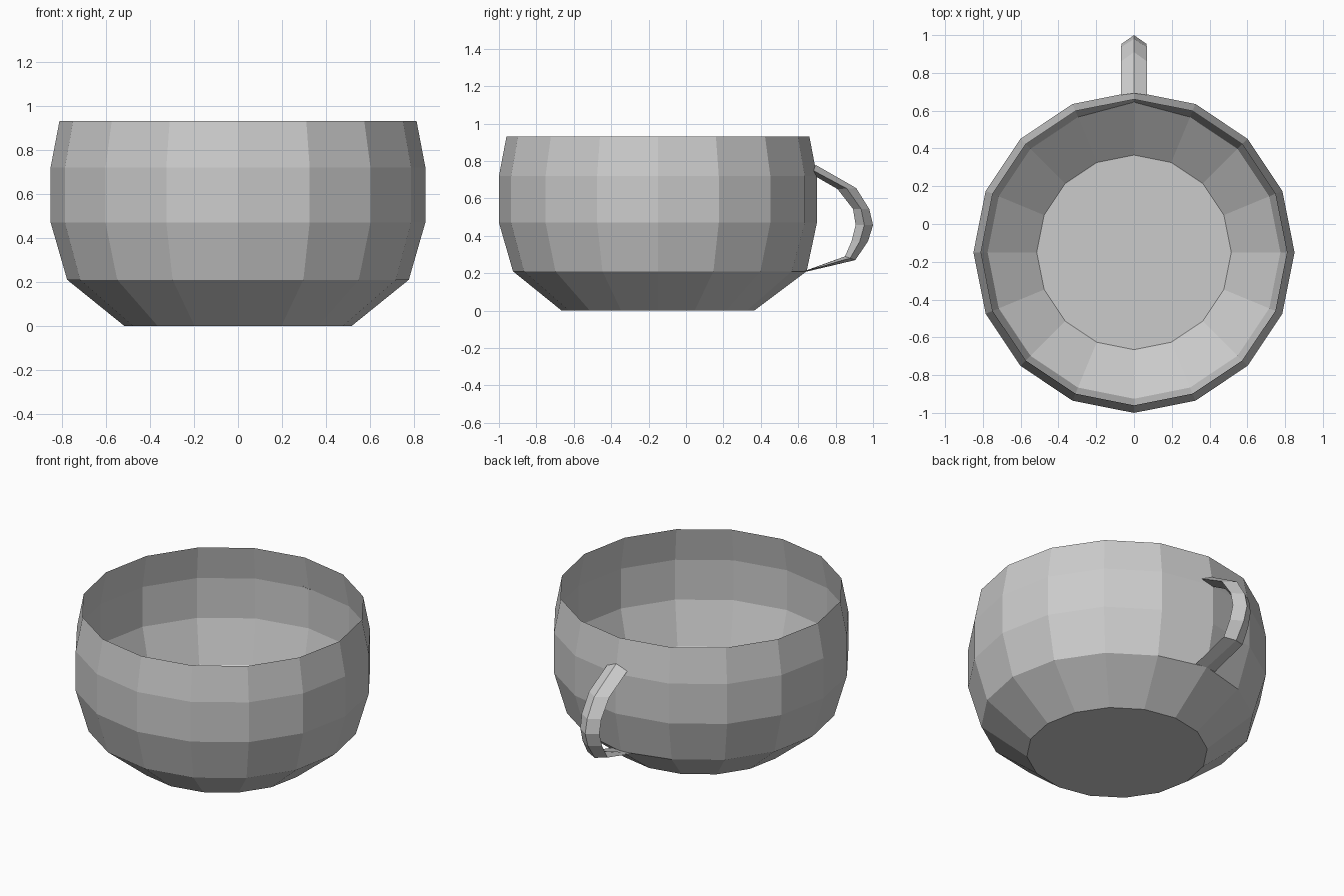
import bpy, bmesh, math

if "Cube" in bpy.data.objects:
    bpy.data.objects.remove(bpy.data.objects["Cube"])

SIDES = 16
CY = -0.15  # bowl axis is offset so cup plus handle is centred


def loft(name, rings, cap_first=False):
    """Skin a list of equal-length closed rings with flat quads."""
    bm = bmesh.new()
    loops = [[bm.verts.new(p) for p in ring] for ring in rings]
    n = len(loops[0])
    for a, b in zip(loops, loops[1:]):
        for i in range(n):
            j = (i + 1) % n
            bm.faces.new((a[i], a[j], b[j], b[i]))
    if cap_first:
        bm.faces.new(loops[0][::-1])
    mesh = bpy.data.meshes.new(name)
    bm.to_mesh(mesh)
    bm.free()
    obj = bpy.data.objects.new(name, mesh)
    bpy.context.collection.objects.link(obj)
    return obj


# Cup bowl: thin single-wall surface, (radius, height) profile
profile = [(0.515, 0), (0.775, 0.21), (0.85, 0.47), (0.85, 0.72), (0.81, 0.93)]
rings = []
for r, z in profile:
    ring = [(r * math.cos(2 * math.pi * i / SIDES),
             CY + r * math.sin(2 * math.pi * i / SIDES), z) for i in range(SIDES)]
    rings.append(ring)
# the wall is pulled out slightly where the handle foot joins
rings[1][SIDES // 4] = (0, 0.645, 0.21)
loft("cup_bowl", rings, cap_first=True)

# Handle: diamond section; each row is outer y,z / inner y,z / half width
stations = [
    (0.692, 0.78, 0.697, 0.715, 0.07),
    (0.91, 0.655, 0.81, 0.65, 0.07),
    (0.98, 0.543, 0.893, 0.543, 0.068),
    (1.00, 0.457, 0.907, 0.457, 0.066),
    (0.973, 0.37, 0.885, 0.37, 0.068),
    (0.905, 0.27, 0.85, 0.29, 0.07),
    (0.643, 0.208, 0.645, 0.214, 0.07),
]
sections = []
for oy, oz, iy, iz, w in stations:
    my, mz = (oy + iy) / 2, (oz + iz) / 2
    # the two ends lie flush with the sloping wall
    if (oy, oz) == stations[0][:2] or (oy, oz) == stations[-1][:2]:
        my -= 0.012
    sections.append([(0, oy, oz), (w, my, mz), (0, iy, iz), (-w, my, mz)])
handle = loft("cup_handle", sections)
bm = bmesh.new()
bm.from_mesh(handle.data)
bmesh.ops.recalc_face_normals(bm, faces=bm.faces)
bm.to_mesh(handle.data)
bm.free()
